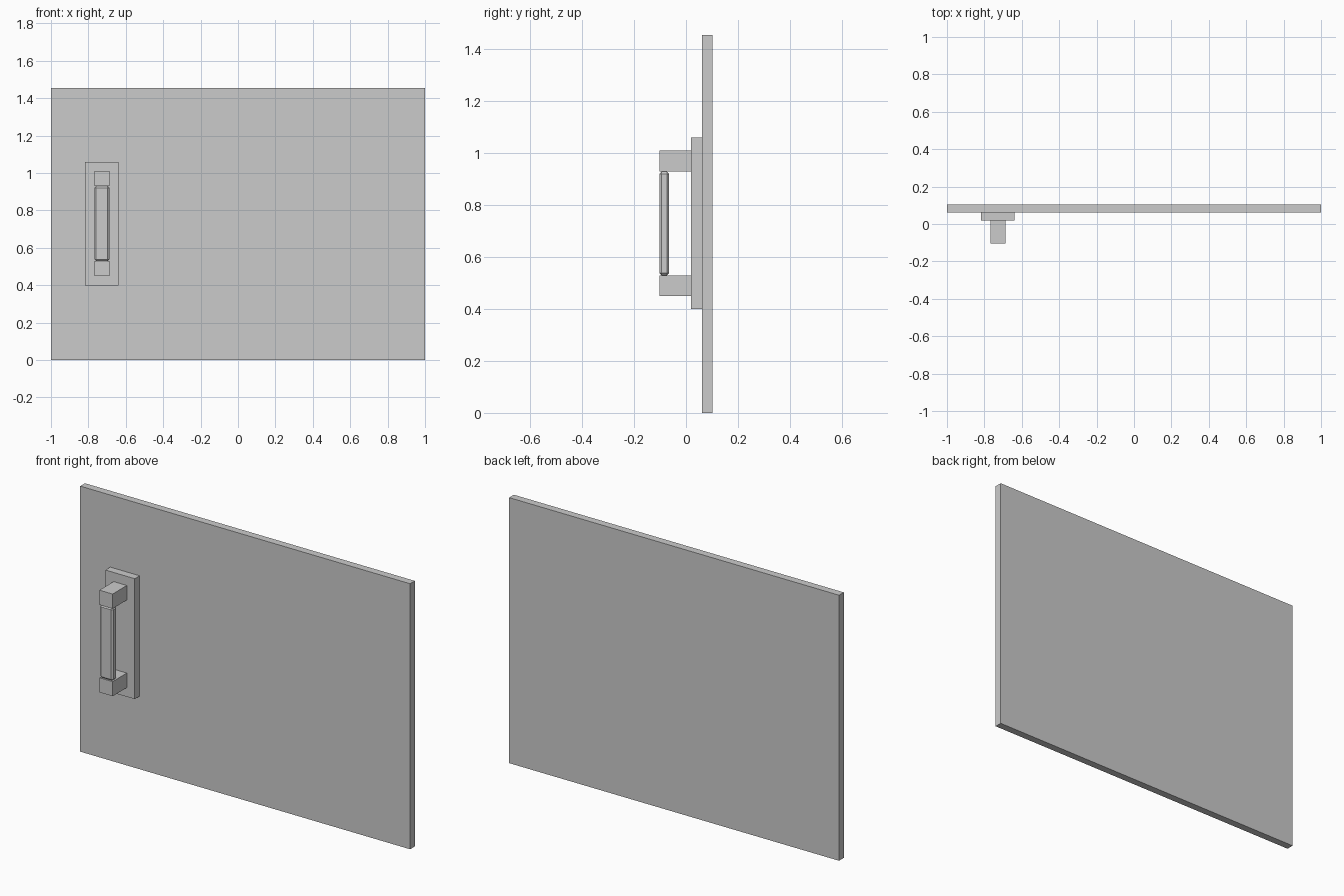
import bpy

if "Cube" in bpy.data.objects:
    bpy.data.objects.remove(bpy.data.objects["Cube"])

def box(name, x, y, z, bevel=0):
    bpy.ops.mesh.primitive_cube_add(size=1, location=[sum(r) / 2 for r in (x, y, z)])
    o = bpy.context.object
    o.name = name
    o.scale = [r[1] - r[0] for r in (x, y, z)]
    bpy.ops.object.transform_apply(location=False, rotation=False, scale=True)
    if bevel:
        m = o.modifiers.new("chamfer", 'BEVEL')
        m.width = bevel
        m.segments = 1
    return o

# Flat door panel and raised mounting plate
box("door_panel", (-1, 1), (0.062, 0.103), (0, 1.455))
box("handle_plate", (-0.818, -0.64), (0.02, 0.062), (0.40, 1.06))

# Two handle posts
for name, z in (("lower_post", 0.45), ("upper_post", 0.93)):
    box(name, (-0.768, -0.688), (-0.103, 0.02), (z, z + 0.08))

# Chamfered grip between the posts
box("handle_grip", (-0.768, -0.688), (-0.103, -0.065), (0.53, 0.93), 0.009)
